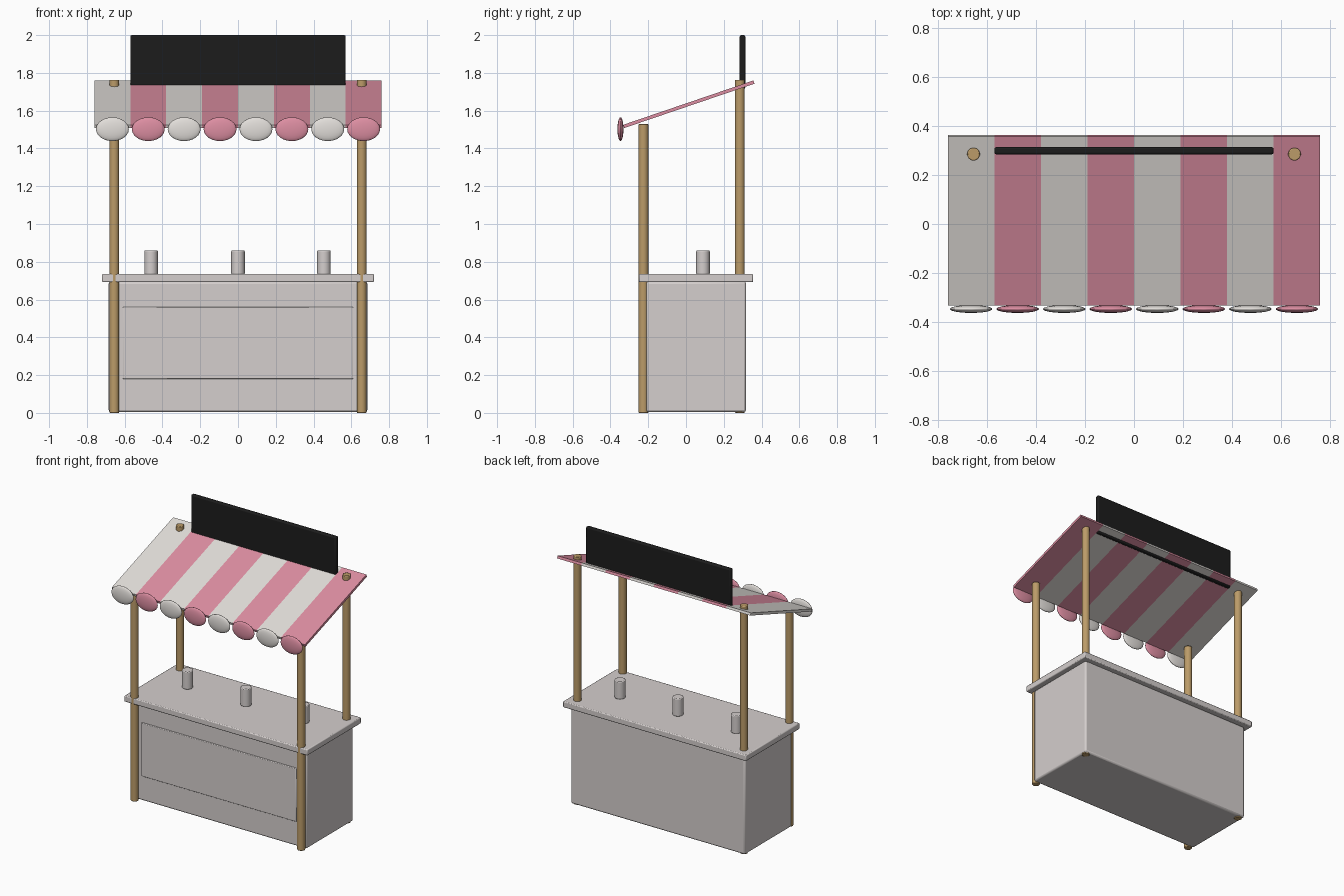
import bpy, math

if "Cube" in bpy.data.objects:
    bpy.data.objects.remove(bpy.data.objects["Cube"])

def mat(name, rgb):
    m = bpy.data.materials.new(name)
    m.diffuse_color = (*rgb, 1)
    m.use_nodes = True
    m.node_tree.nodes["Principled BSDF"].inputs["Base Color"].default_value = m.diffuse_color
    return m

PAINT = mat("warm_grey_paint", (0.66, 0.62, 0.61))
CREAM = mat("cream_cloth", (0.76, 0.73, 0.70))
PINK = mat("pink_cloth", (0.72, 0.27, 0.36))
WOOD = mat("wood", (0.50, 0.33, 0.14))
BLACK = mat("black_board", (0.012, 0.012, 0.012))

def finish(o, name, m, bevel=0, segments=2):
    o.name = name
    o.data.materials.append(m)
    bpy.ops.object.transform_apply(location=False, rotation=False, scale=True)
    if bevel:
        b = o.modifiers.new("bevel", 'BEVEL')
        b.width, b.segments = bevel, segments
        b.limit_method = 'ANGLE'
    bpy.ops.object.shade_smooth_by_angle(angle=math.radians(40))
    return o

def box(name, lo, hi, m, bevel=0):
    bpy.ops.mesh.primitive_cube_add(size=1, location=[(a + b) / 2 for a, b in zip(lo, hi)])
    o = bpy.context.object
    o.scale = [b - a for a, b in zip(lo, hi)]
    return finish(o, name, m, bevel)

def cylinder(name, x, y, r, z0, z1, m, bevel=0):
    bpy.ops.mesh.primitive_cylinder_add(vertices=24, radius=r, depth=z1 - z0,
                                        location=(x, y, (z0 + z1) / 2))
    return finish(bpy.context.object, name, m, bevel)

# Cabinet, front panel and countertop
box("cabinet", (-0.685, -0.21, 0.004), (0.685, 0.318, 0.695), PAINT, 0.012)
box("front_panel", (-0.61, -0.218, 0.18), (0.61, -0.20, 0.56), PAINT, 0.004)
box("countertop", (-0.72, -0.25, 0.692), (0.72, 0.355, 0.735), PAINT, 0.006)

# Four posts, the back pair taller
for side, x in (("left", -0.655), ("right", 0.655)):
    cylinder("front_post_" + side, x, -0.225, 0.026, 0, 1.53, WOOD, 0.004)
    cylinder("back_post_" + side, x, 0.285, 0.026, 0, 1.762, WOOD, 0.004)

# Jars on the counter
for i, x in enumerate((-0.46, 0.0, 0.455)):
    cylinder(f"jar_{i + 1}", x, 0.09, 0.036, 0.733, 0.86, PAINT, 0.005)

# Sloping awning stripes with a rounded scallop under each front edge
slope = math.atan2(0.235, 0.69)
length = math.hypot(0.235, 0.69)
for i in range(8):
    x = -0.665 + i * 0.19
    m = PINK if i % 2 else CREAM
    stripe = box(f"awning_stripe_{i + 1}", (x - 0.095, -length / 2, -0.009),
                 (x + 0.095, length / 2, 0.009), m)
    stripe.location = (x, 0.015, 1.634)
    stripe.rotation_euler.x = slope
    bpy.ops.mesh.primitive_uv_sphere_add(segments=24, ring_count=12, radius=1,
                                         location=(x, -0.347, 1.502))
    o = bpy.context.object
    o.scale = (0.087, 0.016, 0.063)
    finish(o, f"scallop_{i + 1}", m)

# Blank sign board
box("sign_board", (-0.57, 0.284, 1.716), (0.57, 0.314, 2.0), BLACK, 0.008)
